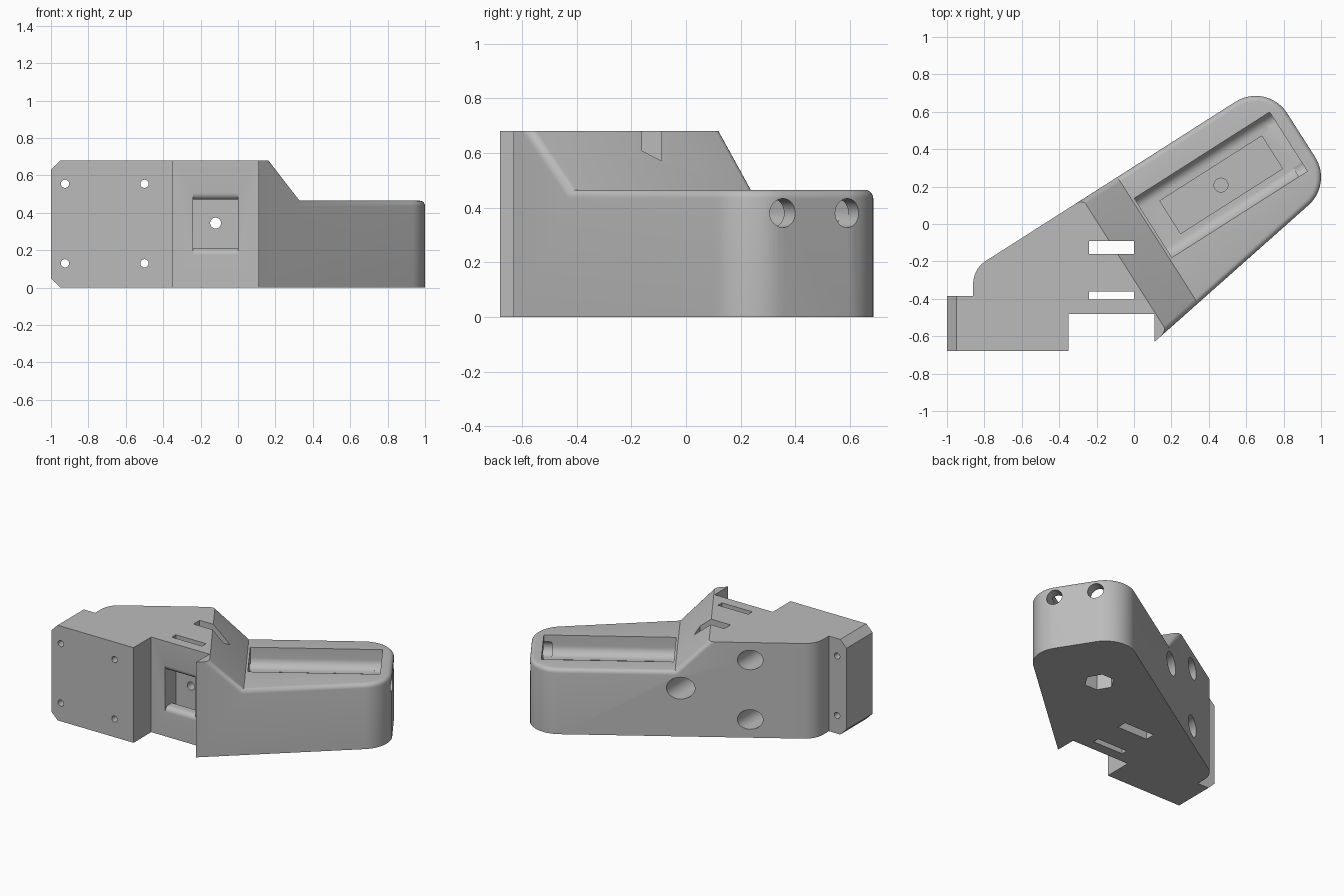
import bpy, bmesh, math
from math import cos, sin, pi
from mathutils import Matrix, Vector

cube = bpy.data.objects.get("Cube")
if cube:
    bpy.data.objects.remove(cube, do_unlink=True)

grey = bpy.data.materials.new("plain grey")
grey.use_nodes = True
GREY = (0.5, 0.5, 0.5, 1)
grey.diffuse_color = GREY
grey.node_tree.nodes["Principled BSDF"].inputs["Base Color"].default_value = GREY

# The arm leaves the mounting block at an angle
ANGLE = math.radians(32.5)
X, Y, Z = Vector((1, 0, 0)), Vector((0, 1, 0)), Vector((0, 0, 1))
ALONG = Vector((cos(ANGLE), sin(ANGLE), 0))
ACROSS = Vector((-sin(ANGLE), cos(ANGLE), 0))
TOP, ARM_TOP = 0.68, 0.465


def frame(a, b, c):
    return Matrix((a, b, c)).transposed()


def prism(name, profile, start, end, axes):
    """Extrude a 2D profile along the third axis."""
    bm = bmesh.new()
    base = [bm.verts.new(axes @ Vector((p[0], p[1], start))) for p in profile]
    face = bm.faces.new(base)
    new = bmesh.ops.extrude_face_region(bm, geom=[face])["geom"]
    bmesh.ops.translate(bm, vec=axes.col[2] * (end - start),
                        verts=[v for v in new if isinstance(v, bmesh.types.BMVert)])
    bmesh.ops.recalc_face_normals(bm, faces=bm.faces)
    mesh = bpy.data.meshes.new(name)
    bm.to_mesh(mesh)
    bm.free()
    mesh.materials.append(grey)
    obj = bpy.data.objects.new(name, mesh)
    bpy.context.collection.objects.link(obj)
    return obj


def arc(cx, cy, r, a0, a1, n=12):
    return [(cx + r * cos(a0 + (a1 - a0) * i / n), cy + r * sin(a0 + (a1 - a0) * i / n))
            for i in range(n + 1)]


def rect(x0, x1, y0, y1):
    return [(x0, y0), (x1, y0), (x1, y1), (x0, y1)]


def disc(x, y, r, n=32):
    return arc(x, y, r, 0, 2 * pi, n)[:-1]


def cut(name, profile, start, end, axes):
    cutter = prism(name, profile, start, end, axes)
    cutter.hide_render = True
    mod = body.modifiers.new(name, "BOOLEAN")
    mod.operation, mod.solver, mod.object = "DIFFERENCE", "EXACT", cutter
    bpy.context.view_layer.objects.active = body
    bpy.ops.object.modifier_apply(modifier=name)
    bpy.data.objects.remove(cutter, do_unlink=True)


PLAN = frame(X, Y, Z)
ARM_PLAN = frame(ALONG, ACROSS, Z)
ARM_SECTION = frame(ACROSS, Z, ALONG)
SIDE = frame(Y, Z, X)
BACK = frame(X, Z, -Y)

# Plan outline: mounting plate, step, then the rounded arm
outline = [(-1, -0.68), (-0.35, -0.68), (-0.35, -0.48), (0.11, -0.48), (0.11, -0.63)]
outline += arc(0.8, 0.25, 0.2, math.radians(-48.4), ANGLE)
outline += arc(0.65, 0.485, 0.2, ANGLE, ANGLE + pi / 2)
outline += arc(-0.715, -0.32, 0.145, ANGLE + pi / 2, pi)
outline += [(-0.86, -0.385), (-1, -0.385)]
body = prism("angled_bracket", outline, 0, TOP, PLAN)

# Lower the arm behind a sloping face
cut("arm_clearance", [(-0.16, TOP), (0.06, ARM_TOP), (2, ARM_TOP), (2, 0.9), (-0.385, 0.9)],
    -1.5, 1.5, frame(ALONG, Z, -ACROSS))

# Round the upper rim of the arm and chamfer the plate's outer edges
bm = bmesh.new()
bm.from_mesh(body.data)
rim, ends = [], []
for e in bm.edges:
    mid = (e.verts[0].co + e.verts[1].co) / 2
    slopes = sorted(abs(f.normal.z) for f in e.link_faces)
    if ARM_TOP - 0.005 < mid.z < TOP - 0.01 and slopes[0] < 0.01 and slopes[1] > 0.6:
        rim.append(e)
    if all(v.co.x < -0.999 for v in e.verts) and abs(e.verts[0].co.z - e.verts[1].co.z) < 0.01:
        ends.append(e)
bmesh.ops.bevel(bm, geom=rim, offset=0.03, segments=5, profile=0.5, affect="EDGES")
bmesh.ops.bevel(bm, geom=[e for e in ends if e.is_valid], offset=0.05, segments=1, affect="EDGES")
bm.to_mesh(body.data)
bm.free()

# Tray in the arm with coved long sides, and a shallower pocket in its floor
FLOOR, COVE = 0.33, 0.06
tray = [(0.115, 0.6), (-0.26, 0.6)]
tray += arc(-0.26 + COVE, FLOOR + COVE, COVE, pi, 1.5 * pi, 8)
tray += arc(0.115 - COVE, FLOOR + COVE, COVE, 1.5 * pi, 2 * pi, 8)
cut("tray", tray, 0.075, 0.933, ARM_SECTION)
cut("tray_pocket", rect(0.183, 0.829, -0.177, 0.03), FLOOR - 0.04, 0.4, ARM_PLAN)

# Screw hole below the tray, closed off from the nut seat by a thin skin
cut("tray_screw_hole", disc(0.465, 0.208, 0.037), 0.12, 0.35, PLAN)
cut("nut_seat", disc(0.465, 0.208, 0.1, 6), -0.1, 0.11, PLAN)

# Cable holes from the arm's end into the tray
for v in (-0.222, 0.057):
    cut("cable_hole", disc(v, 0.38, 0.053), 0.88, 1.2, ARM_SECTION)

# Front pocket with rounded lips
lip = 0.035
pocket = [(-0.36, 0.21), (-0.36, 0.47)]
pocket += arc(-0.445, 0.47 + lip, lip, -pi / 2, -pi, 6) + [(-0.6, 0.47 + lip), (-0.6, 0.21 - lip)]
pocket += arc(-0.445, 0.21 - lip, lip, pi, pi / 2, 6)
cut("front_pocket", pocket, -0.24, 0, SIDE)

# Strap slots through the full height
for y0, y1 in ((-0.16, -0.09), (-0.405, -0.36)):
    cut("strap_slot", rect(-0.24, 0, y0, y1), -0.1, 0.9, PLAN)

# Mounting holes: x, z, radius, counterbore radius and counterbore floor
holes = [(x, z, 0.022, bore, -0.385) for x, bore in ((-0.925, 0), (-0.5, 0.07))
         for z in (0.13, 0.555)]
holes.append((-0.12, 0.345, 0.029, 0.078, -0.06))
for x, z, r, bore, floor in holes:
    cut("screw_hole", disc(x, z, r, 24), -0.5, 0.9, BACK)
    if bore:
        cut("counterbore", disc(x, z, bore), -0.6, -floor, BACK)

# Smooth the rounded surfaces and keep the corners sharp
bpy.ops.object.select_all(action="DESELECT")
body.select_set(True)
bpy.context.view_layer.objects.active = body
bpy.ops.object.shade_smooth_by_angle(angle=math.radians(30))
